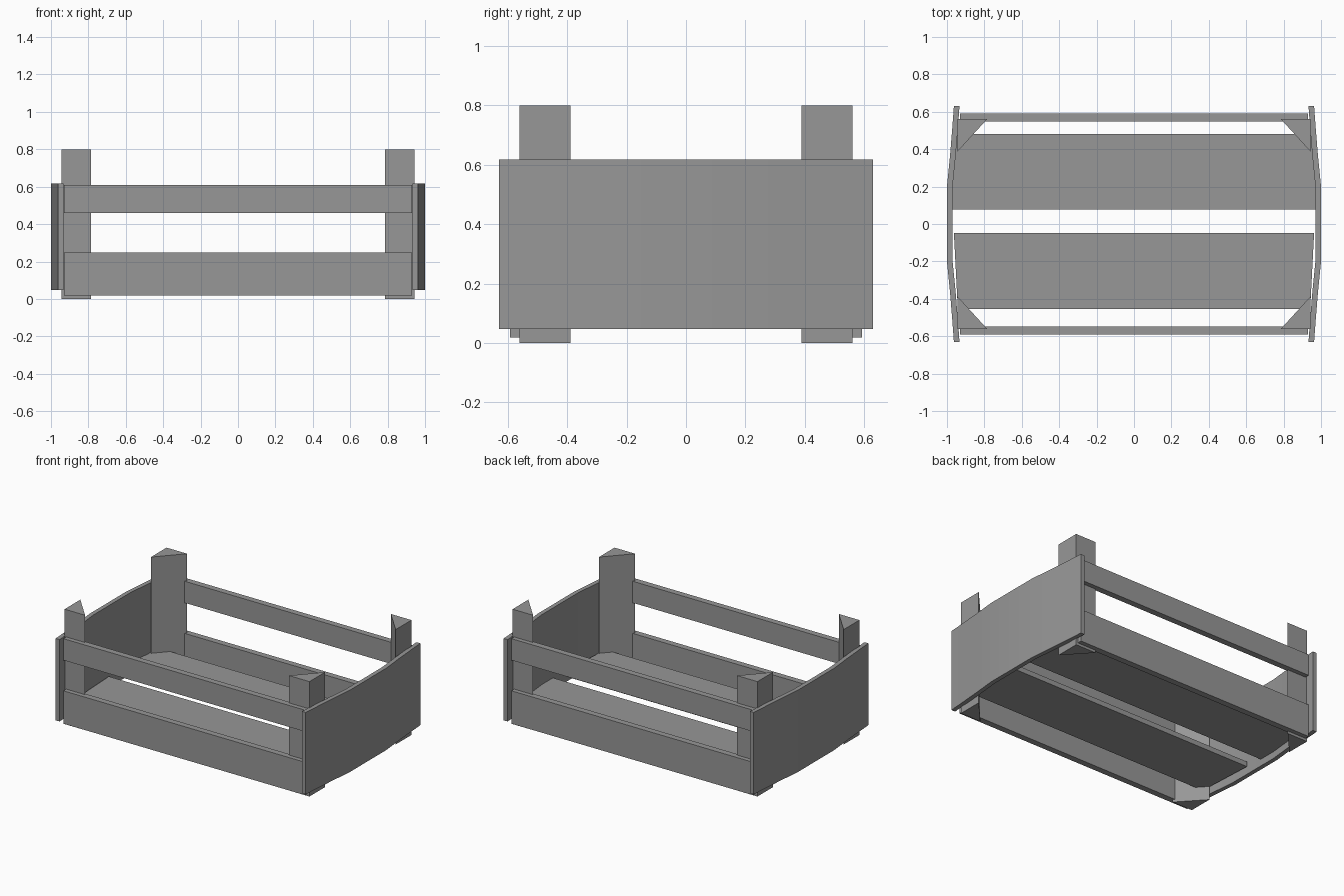
import bpy, bmesh
from math import radians

if "Cube" in bpy.data.objects:
    bpy.data.objects.remove(bpy.data.objects["Cube"])

# Dark grey finish shared by every part
grey = bpy.data.materials.new("dark_grey")
grey.diffuse_color = (0.31, 0.31, 0.31, 1)
grey.use_nodes = True
grey.node_tree.nodes["Principled BSDF"].inputs["Base Color"].default_value = grey.diffuse_color


def prism(name, outline, z0, z1):
    """Extrude a plan outline (x, y) from z0 up to z1."""
    bm = bmesh.new()
    base = bm.faces.new([bm.verts.new((x, y, z0)) for x, y in outline])
    top = bmesh.ops.extrude_face_region(bm, geom=[base])["geom"]
    for v in top:
        if isinstance(v, bmesh.types.BMVert):
            v.co.z = z1
    bmesh.ops.recalc_face_normals(bm, faces=bm.faces)
    mesh = bpy.data.meshes.new(name)
    bm.to_mesh(mesh)
    bm.free()
    mesh.materials.append(grey)
    ob = bpy.data.objects.new(name, mesh)
    bpy.context.collection.objects.link(ob)
    return ob


def mirrored_x(half):
    """Close a right-hand edge with its mirror image."""
    return half + [(-x, y) for x, y in reversed(half)]


# Triangular corner posts
for sx, side in ((-1, "left"), (1, "right")):
    for sy, end in ((-1, "front"), (1, "back")):
        corner = [(0.943, 0.561), (0.785, 0.561), (0.943, 0.388)]
        prism(f"{end}_{side}_post", [(sx * x, sy * y) for x, y in corner], 0, 0.8)

# Long side slats
for sy, end in ((-1, "front"), (1, "back")):
    for level, z0, z1 in (("lower", 0.018, 0.247), ("upper", 0.46, 0.61)):
        edge = [(0.93, sy * 0.549), (0.93, sy * 0.592)]
        prism(f"{end}_{level}_slat", mirrored_x(edge), z0, z1)

# Bowed end panels
bow = [(0.963, 0.63), (0.971, 0.52), (0.984, 0.36), (1.0, 0.2)]
outer = [(x, -y) for x, y in bow] + bow[::-1]
inner = [(x - 0.03, y) for x, y in reversed(outer)]
for sx, side in ((-1, "left"), (1, "right")):
    panel = prism(f"{side}_end_panel", [(sx * x, y) for x, y in outer + inner], 0.047, 0.617)
    bpy.ops.object.select_all(action="DESELECT")
    panel.select_set(True)
    bpy.context.view_layer.objects.active = panel
    bpy.ops.object.shade_smooth_by_angle(angle=radians(30))

# Floor boards with ends trimmed to the bowed panels
prism("back_floor_board", mirrored_x([(0.97, 0.078), (0.97, 0.2), (0.945, 0.48)]), 0.095, 0.13)
prism("front_floor_board", mirrored_x([(0.942, -0.455), (0.963, -0.047)]), 0.095, 0.13)
